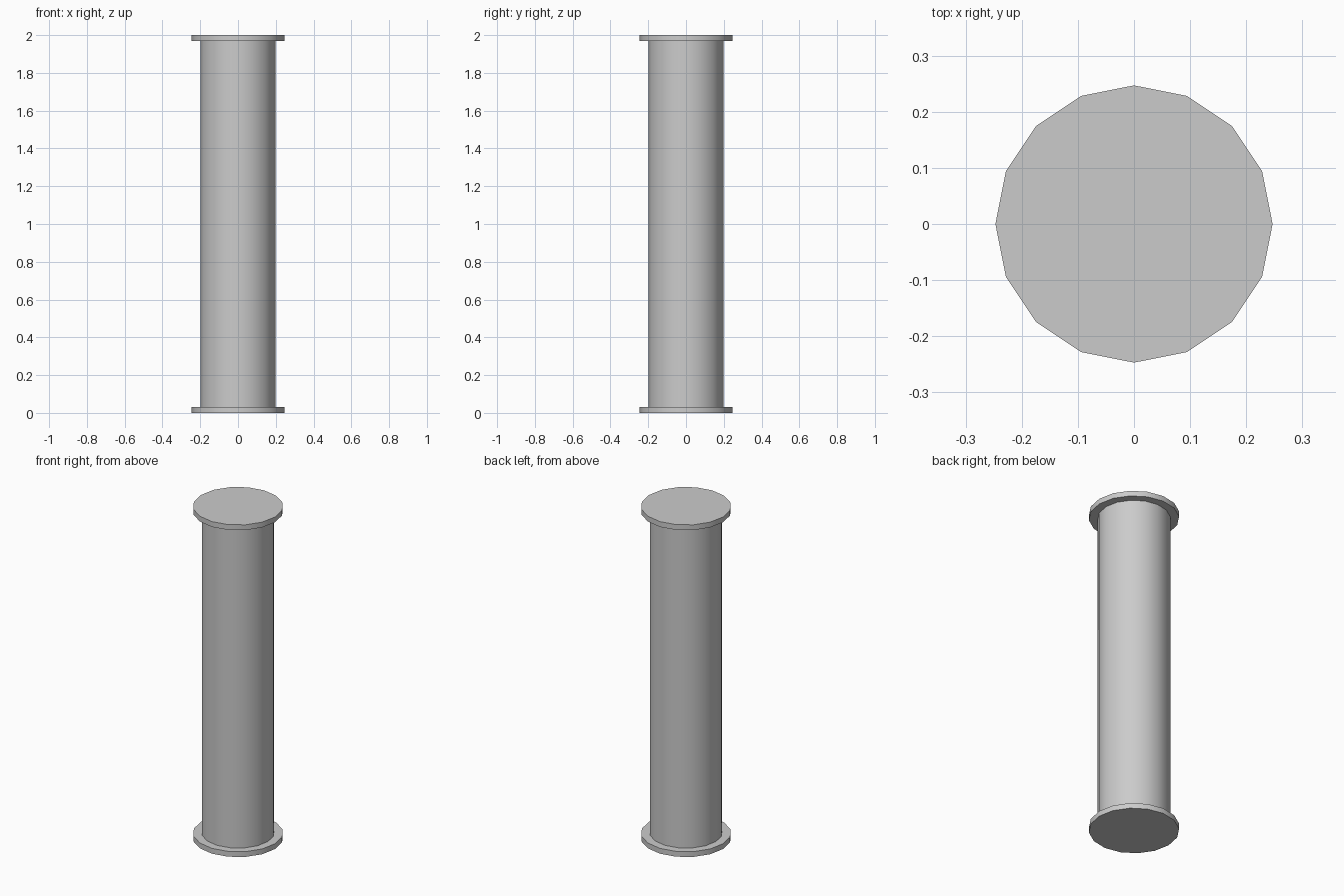
import bpy
from math import radians

if "Cube" in bpy.data.objects:
    bpy.data.objects.remove(bpy.data.objects["Cube"])

SIDES = 16
HEIGHT = 2.0
FLANGE_T = 0.032


def cylinder(name, radius, z0, z1):
    bpy.ops.mesh.primitive_cylinder_add(
        vertices=SIDES, radius=radius, depth=z1 - z0, location=(0, 0, (z0 + z1) / 2))
    ob = bpy.context.object
    ob.name = name
    bpy.ops.object.shade_smooth_by_angle(angle=radians(30))
    return ob


# Round shaft, its ends sunk slightly into the flanges
cylinder("shaft", 0.199, FLANGE_T / 2, HEIGHT - FLANGE_T / 2)

# Wider discs closing both ends
cylinder("bottom_flange", 0.247, 0, FLANGE_T)
cylinder("top_flange", 0.247, HEIGHT - FLANGE_T, HEIGHT)
